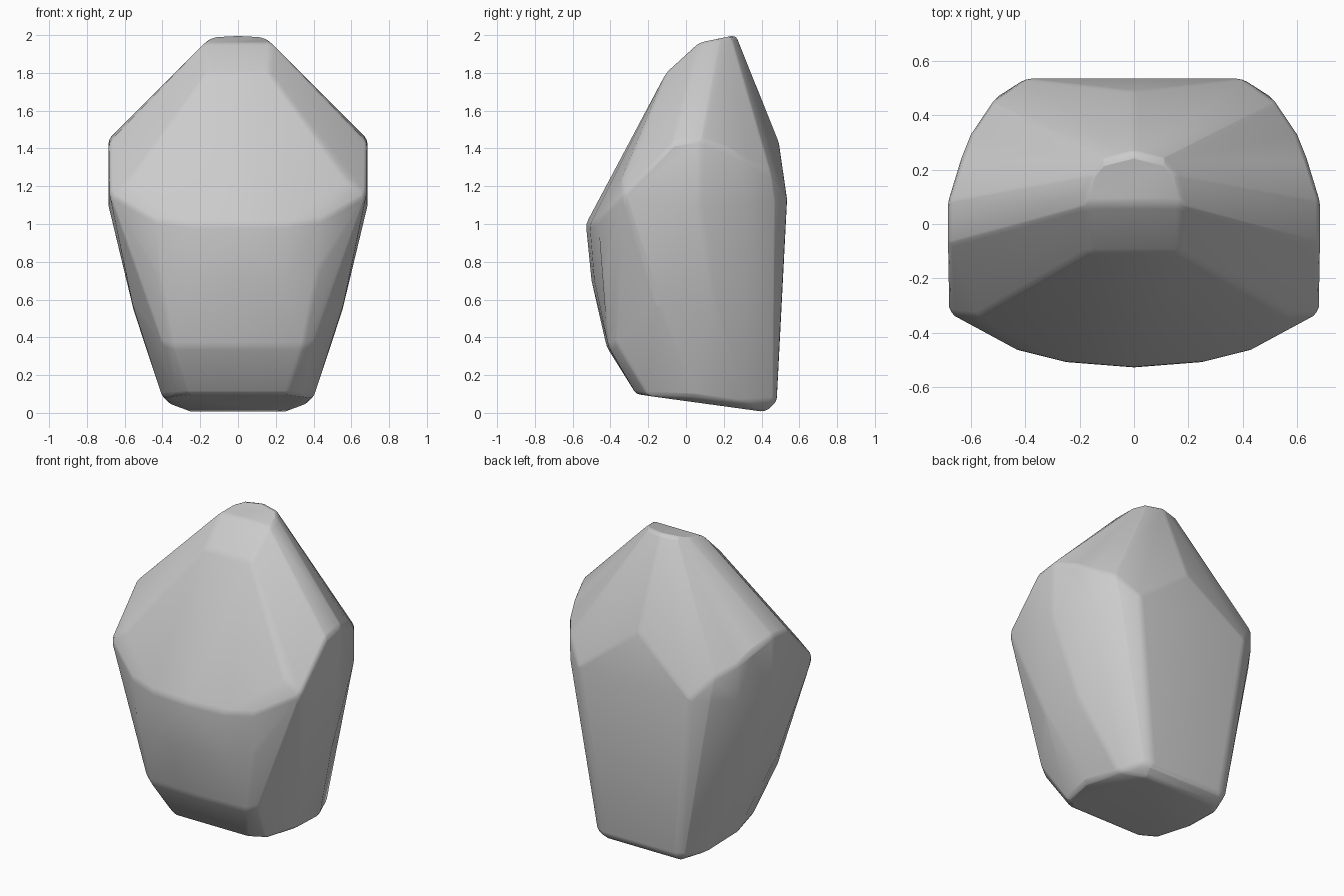
import bpy, bmesh

cube = bpy.data.objects.get("Cube")
if cube:
    bpy.data.objects.remove(cube)

stone = bpy.data.materials.new("plain_grey")
stone.use_nodes = True
stone.diffuse_color = (0.6, 0.6, 0.6, 1)
stone.node_tree.nodes["Principled BSDF"].inputs["Base Color"].default_value = (0.6, 0.6, 0.6, 1)

# Corner points of the left half, from neck to base
neck = [(.175, .07, 1.96), (.15, .18, 1.98), (.1, .24, 1.995), (0, .265, 2), (.165, -.105, 1.8)]
shoulders = [(.685, -.07, 1.43), (.685, .08, 1.45), (.64, .23, 1.39), (.6, .33, 1.33),
             (.52, .45, 1.27), (0, .49, 1.44), (.57, -.34, 1.24)]
chest = [(0, -.53, 1), (.25, -.51, 1), (.43, -.465, 1.02), (.68, -.33, 1.16),
         (.685, .07, 1.09), (.6, .33, 1.1), (.5, .47, 1.12), (.4, .535, 1.13)]
waist = [(0, -.5, .7), (.25, -.485, .7), (.41, -.44, .7), (.56, -.15, .58), (.555, .15, .55),
         (0, -.42, .35), (.34, -.41, .35), (.4, -.37, .37)]
base = [(.26, -.265, .1), (.34, -.2, .09), (.4, .05, .08), (.37, .3, .05), (.38, .3, .09),
        (.25, .42, .005), (.31, .46, .06), (.26, .48, .06)]

# Mirror the points and wrap them in one faceted solid
bm = bmesh.new()
for x, y, z in neck + shoulders + chest + waist + base:
    for side in ((1, -1) if x else (1,)):
        bm.verts.new((x * side, y, z))
hull = bmesh.ops.convex_hull(bm, input=bm.verts)
loose = set(hull["geom_interior"]) | set(hull["geom_unused"])
bmesh.ops.delete(bm, geom=[v for v in loose if isinstance(v, bmesh.types.BMVert)], context='VERTS')
bmesh.ops.dissolve_limit(bm, angle_limit=.06, verts=bm.verts, edges=bm.edges)
bmesh.ops.recalc_face_normals(bm, faces=bm.faces)

mesh = bpy.data.meshes.new("torso_block")
bm.to_mesh(mesh)
bm.free()
mesh.materials.append(stone)
torso = bpy.data.objects.new("torso_block", mesh)
bpy.context.collection.objects.link(torso)

# Soften the ridges
bevel = torso.modifiers.new("soft_ridges", 'BEVEL')
bevel.width = .02
bevel.segments = 2
bevel.limit_method = 'ANGLE'
bevel.angle_limit = .3
bpy.context.view_layer.objects.active = torso
torso.select_set(True)
bpy.ops.object.shade_smooth_by_angle(angle=.6)
